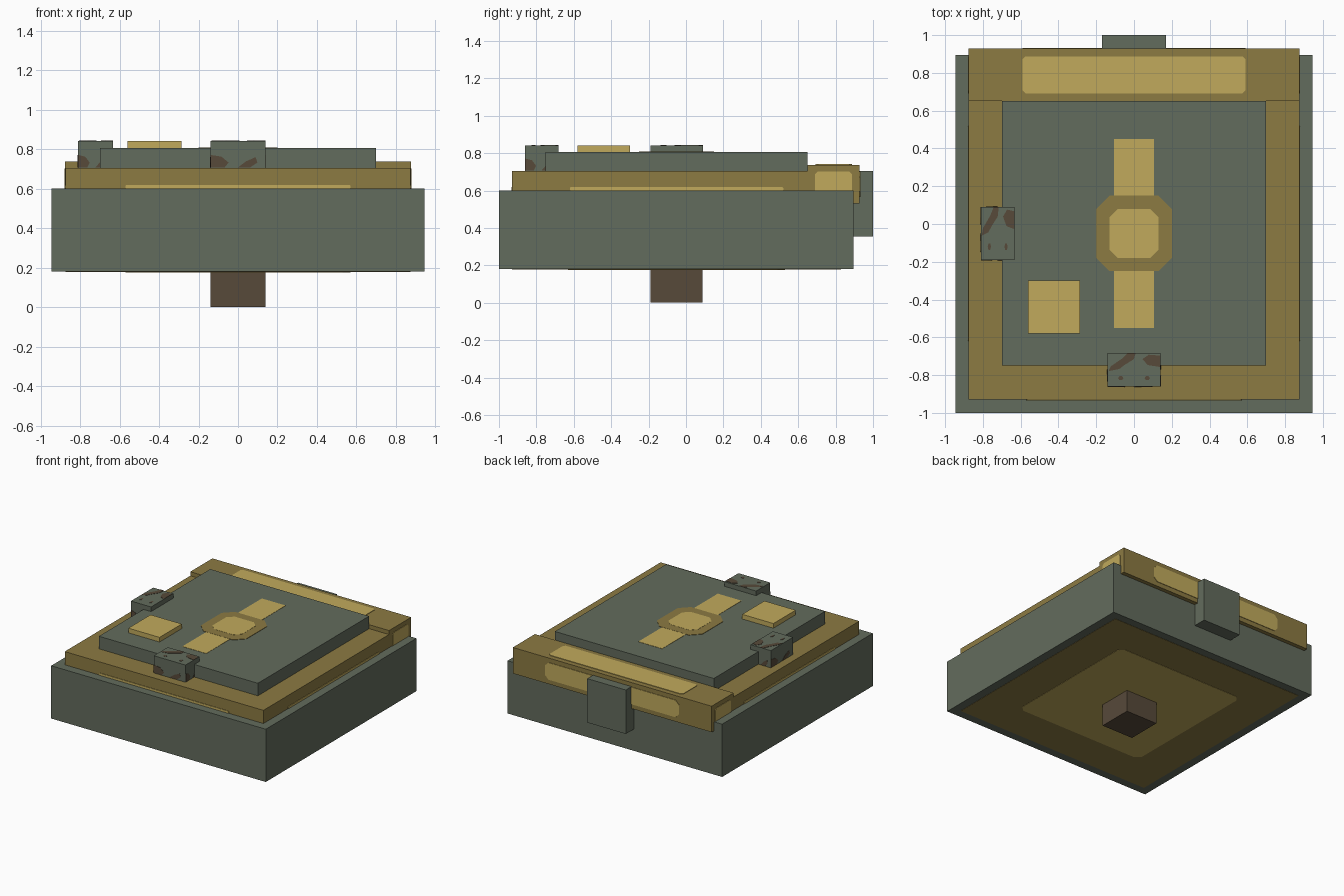
import bpy, bmesh, math
from mathutils import Vector

cube = bpy.data.objects.get("Cube")
if cube:
    bpy.data.objects.remove(cube, do_unlink=True)


def material(name, rgb):
    m = bpy.data.materials.new(name)
    m.use_nodes = True
    m.diffuse_color = (*rgb, 1)
    m.node_tree.nodes["Principled BSDF"].inputs["Base Color"].default_value = (*rgb, 1)
    return m


GREEN = material("grey green", (0.124, 0.149, 0.109))
BRONZE = material("dark gold", (0.262, 0.196, 0.055))
GOLD = material("light gold", (0.533, 0.402, 0.107))
BROWN = material("rust brown", (0.096, 0.068, 0.042))


def finish(name, bm, mat):
    bmesh.ops.recalc_face_normals(bm, faces=bm.faces)
    mesh = bpy.data.meshes.new(name)
    bm.to_mesh(mesh)
    bm.free()
    mesh.materials.append(mat)
    obj = bpy.data.objects.new(name, mesh)
    bpy.context.collection.objects.link(obj)
    return obj


def box(name, x, y, z, mat):
    """Box from (min, max) ranges."""
    bm = bmesh.new()
    bmesh.ops.create_cube(bm, size=1)
    for v in bm.verts:
        v.co = [sum(r) / 2 + c * (r[1] - r[0]) for r, c in zip((x, y, z), v.co)]
    return finish(name, bm, mat)


def plate(name, outlines, origin, u, v, mat, thick=0.004):
    """Thin raised plates on the plane origin + a*u + b*v, facing u x v."""
    o, u, v = Vector(origin), Vector(u), Vector(v)
    n = u.cross(v).normalized() * thick
    bm = bmesh.new()
    for pts in outlines:
        face = bm.faces.new([bm.verts.new(o + u * a + v * b) for a, b in pts])
        new = bmesh.ops.extrude_face_region(bm, geom=[face], use_keep_orig=True)["geom"]
        for e in new:
            if isinstance(e, bmesh.types.BMVert):
                e.co += n
    return finish(name, bm, mat)


def chamfered(w, h, c):
    """Octagonal outline with half sizes w, h and cut corners c."""
    return [(w - c, -h), (w, c - h), (w, h - c), (w - c, h),
            (c - w, h), (-w, h - c), (-w, c - h), (c - w, -h)]


X, Y, Z = (1, 0, 0), (0, 1, 0), (0, 0, 1)
NX, NY = (-1, 0, 0), (0, -1, 0)

# Main blocks
box("body", (-.945, .945), (-1, .895), (.18, .6), GREEN)
box("lid", (-.875, .875), (-.93, .83), (.5, .705), BRONZE)
box("top_panel", (-.7, .7), (-.75, .65), (.7, .805), GREEN)
box("back_bar", (-.8755, .8755), (.65, .928), (.53, .737), BRONZE)
box("hinge", (-.17, .17), (.8, 1), (.355, .705), GREEN)
box("button", (-.56, -.285), (-.58, -.3), (.8, .842), GOLD)
box("bottom_knob", (-.14, .14), (-.19, .087), (0, .2), BROWN)

# Gold inlays of the lid, just showing above the body rim
strip = [chamfered(.57, .009, .004)]
plate("lid_front_inlay", strip, (0, -.93, .609), X, Z, GOLD)
plate("lid_left_inlay", strip, (.875, -.05, .609), Y, Z, GOLD)
plate("lid_right_inlay", strip, (-.875, -.05, .609), NY, Z, GOLD)

# Inlays of the back bar
plate("bar_top_inlay", [chamfered(.59, .098, .015)], (0, .79, .737), X, Y, GOLD)
plate("bar_back_inlay", [chamfered(.59, .068, .03)], (0, .928, .634), NX, Z, GOLD)
end = [chamfered(.098, .068, .015)]
plate("bar_left_inlay", end, (.8755, .789, .634), Y, Z, GOLD)
plate("bar_right_inlay", end, (-.8755, .789, .634), NY, Z, GOLD)

# Underside plates
plate("bottom_plate", [chamfered(.875, .88, .001)], (0, -.05, .18), X, NY, BRONZE, .002)
plate("bottom_inlay", [chamfered(.57, .58, .04)], (0, -.05, .18), X, NY, GOLD)

# Emblem on the top panel: a stripe broken by an octagonal ring
mid = (0, -.05, .805)
plate("emblem_stripe", [chamfered(.105, .5, .001)], mid, X, Y, GOLD, .002)
plate("emblem_ring", [chamfered(.2, .2, .07)], mid, X, Y, BRONZE, .003)
plate("emblem_centre", [chamfered(.13, .13, .045)], mid, X, Y, GOLD, .004)

# Clasps with rust patches, outlined in fractions of each face
dots = [[(cx + .05 * math.cos(k * math.pi / 3), .25 + .07 * math.sin(k * math.pi / 3))
         for k in range(6)] for cx in (.25, .75)]
TOP_RUST = dots + [
    [(.02, .46), (.22, .52), (.32, .64), (.5, .82), (.53, 1), (.38, 1), (.28, .84), (.06, .6)],
    [(.66, .82), (.76, .64), (1, .58), (1, .92), (.78, .95)]]
SIDE_RUST = [
    [(0, .02), (.26, .02), (.33, .2), (.2, .42), (0, .48)],
    [(.5, .02), (.72, .02), (.85, .2), (.82, .4), (.65, .25)]]


def clasp(name, x, y, sides):
    z = (.705, .842)
    box(name, x, y, z, GREEN)
    w, d, h = x[1] - x[0], y[1] - y[0], (0, 0, z[1] - z[0])
    plate(name + "_top_rust", TOP_RUST, (x[0], y[0], z[1]), (w, 0, 0), (0, d, 0), BROWN, .002)
    faces = {"front": ((x[0], y[0]), (w, 0, 0)), "left": ((x[1], y[0]), (0, d, 0)),
             "back": ((x[1], y[1]), (-w, 0, 0)), "right": ((x[0], y[1]), (0, -d, 0))}
    for side in sides:
        corner, u = faces[side]
        plate(f"{name}_{side}_rust", SIDE_RUST, (*corner, z[0]), u, h, BROWN, .002)


clasp("front_clasp", (-.14, .14), (-.86, -.683), ("front", "left", "right"))
clasp("right_clasp", (-.81, -.633), (-.19, .09), ("front", "back", "right"))
